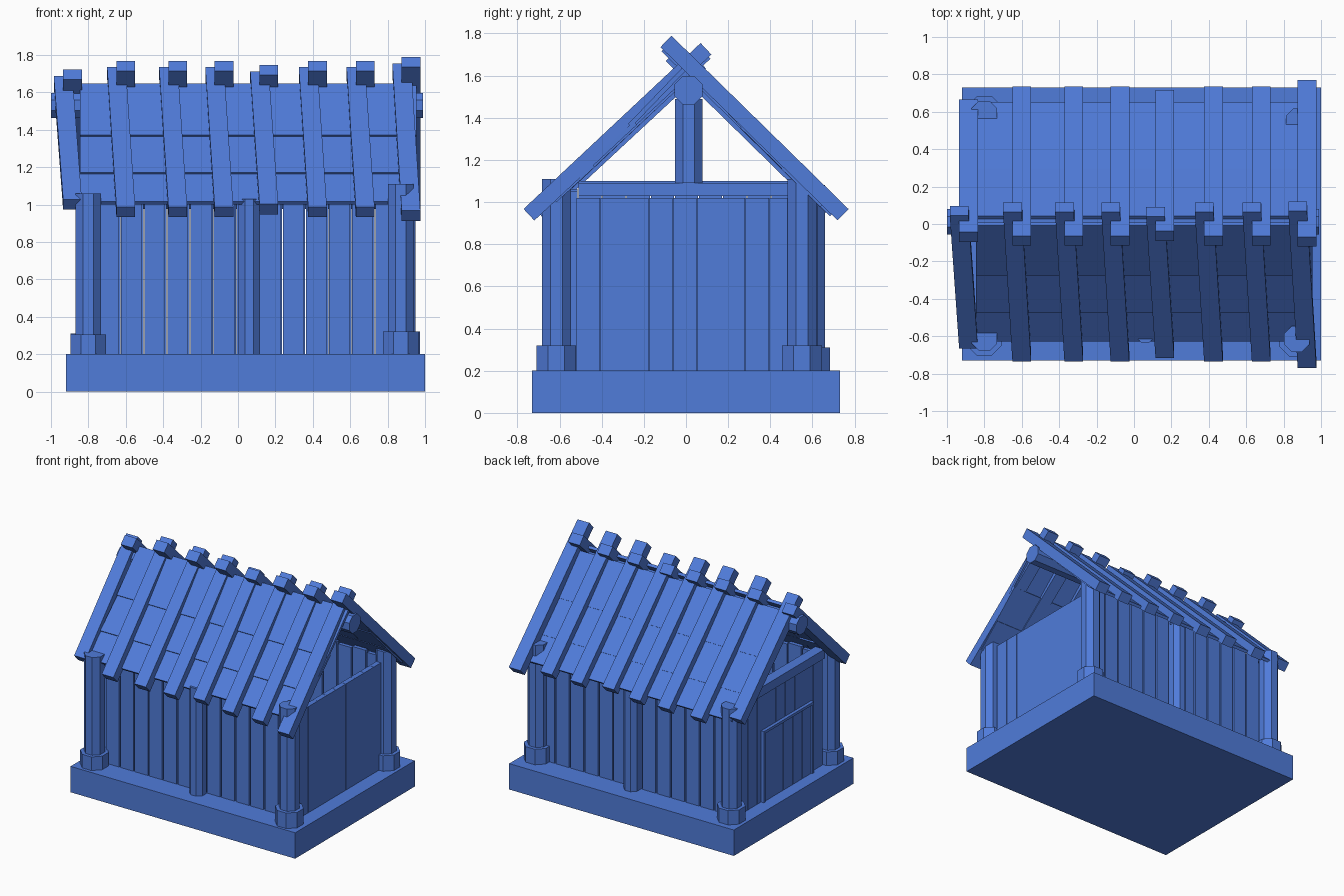
import bpy, bmesh, math
from mathutils import Matrix, Vector

cube = bpy.data.objects.get("Cube")
if cube:
    bpy.data.objects.remove(cube, do_unlink=True)

blue = bpy.data.materials.new("blue")
blue.use_nodes = True
color = (0.08, 0.2, 0.7, 1)
blue.diffuse_color = color
blue.node_tree.nodes["Principled BSDF"].inputs["Base Color"].default_value = color


def finish(name, bm):
    mesh = bpy.data.meshes.new(name)
    bmesh.ops.recalc_face_normals(bm, faces=bm.faces)
    bm.to_mesh(mesh)
    bm.free()
    mesh.materials.append(blue)
    obj = bpy.data.objects.new(name, mesh)
    bpy.context.collection.objects.link(obj)
    return obj


def box(name, x, y, z):
    """Box from three (low, high) ranges."""
    bm = bmesh.new()
    size = [b - a for a, b in (x, y, z)]
    mid = [(a + b) / 2 for a, b in (x, y, z)]
    bmesh.ops.create_cube(bm, size=1,
                          matrix=Matrix.Translation(mid) @ Matrix.Diagonal((*size, 1)))
    return finish(name, bm)


def slat(name, start, end, width, thick):
    """Board between two points, its width kept along x."""
    p, q = Vector(start), Vector(end)
    along = q - p
    normal = Vector((1, 0, 0)).cross(along).normalized()
    m = Matrix((Vector((width, 0, 0)), along, normal * thick)).transposed().to_4x4()
    bm = bmesh.new()
    bmesh.ops.create_cube(bm, size=1, matrix=Matrix.Translation((p + q) / 2) @ m)
    return finish(name, bm)


def log(name, start, end, radius, sides=8):
    """Faceted round timber between two points."""
    p, q = Vector(start), Vector(end)
    d = q - p
    turn = d.to_track_quat('Z', 'Y').to_matrix().to_4x4()
    bm = bmesh.new()
    bmesh.ops.create_cone(bm, cap_ends=True, segments=sides, radius1=radius, radius2=radius,
                          depth=d.length, matrix=Matrix.Translation((p + q) / 2) @ turn
                          @ Matrix.Rotation(math.pi / sides, 4, 'Z'))
    return finish(name, bm)


FLOOR = 0.2
box("foundation", (-0.92, 1.0), (-0.73, 0.73), (0, FLOOR))

# Corner posts with stone feet
for name, x, y, top, foot in (("front_right", -0.80, -0.61, 1.06, 0.305),
                              ("front_left", 0.87, -0.615, 1.11, 0.32),
                              ("back_left", 0.88, 0.55, 1.11, 0.32),
                              ("back_right", -0.80, 0.59, 1.08, 0.31)):
    log(name + "_post", (x, y, FLOOR), (x, y, top), 0.074)
    log(name + "_post_foot", (x, y, FLOOR), (x, y, foot), 0.102)

# Middle posts, tie beams, king post and ridge
for side, y, top in (("front", -0.575, 1.03), ("back", 0.57, 1.01)):
    log(side + "_middle_post", (0.06, y, FLOOR), (0.06, y, top), 0.062)
box("middle_tie_beam", (0.0, 0.11), (-0.51, 0.5), (1.03, 1.09))
box("side_tie_beam", (-0.83, -0.75), (-0.51, 0.53), (1.03, 1.1))
log("king_post", (0.055, 0.013, 1.09), (0.055, 0.013, 1.49), 0.07)
log("ridge_log", (-1.0, 0.012, 1.53), (0.99, 0.012, 1.53), 0.073)

# Long plank walls
PITCH, GAP = 0.1235, 0.012
for i in range(13):
    top = 1.05 + 0.012 * (i % 2)
    for side, x, y in (("front", -0.748, -0.53), ("back", -0.74, 0.53)):
        x += i * PITCH
        box(f"{side}_wall_plank_{i}", (x, x + PITCH - GAP), (y - 0.015, y + 0.015), (FLOOR, top))

# Gable end plank walls, with joints staggered between the two ends
STEP = 1.03 / 9
for side, x, start, top, gap in (("left", 0.865, -0.52, 1.02, 0.0016),
                                 ("right", -0.79, -0.51, 1.03, 0.005)):
    for i in range(9):
        y = start + i * STEP
        box(f"{side}_wall_plank_{i}", (x - 0.02, x + 0.02), (y, y + STEP - gap), (FLOOR, top))

# Door in the right-hand wall
for i in range(5):
    y = -0.35 + i * 0.114
    box(f"door_plank_{i}", (-0.825, -0.805), (y, y + 0.109), (FLOOR, 0.73))
for name, y in (("front", -0.37), ("back", 0.22)):
    box(f"door_frame_{name}", (-0.835, -0.805), (y, y + 0.02), (FLOOR, 0.75))
box("door_frame_top", (-0.835, -0.805), (-0.37, 0.24), (0.73, 0.75))

# Overlapping roof boards: low reach, high reach, height offset at the high end
ROWS = {"front": (-1, ((0.622, 0.44, 1.615), (0.467, 0.24, 1.615), (0.267, 0.0, 1.64))),
        "back": (1, ((0.645, 0.46, 1.625), (0.495, 0.265, 1.625), (0.29, 0.035, 1.645)))}
for side, (s, rows) in ROWS.items():
    for i, (low, high, rise) in enumerate(rows):
        slat(f"{side}_roof_board_{i}", (0.055, s * low, 1.63 - low),
             (0.055, s * high, rise - high), 1.8, 0.022)

# Roof battens: x, eave reach, eave height, crossing reach, crossing height
BATTENS = [(-0.885, 0.64, 1.0, 0.07, 1.695)]
BATTENS += [(x, 0.71, 0.96, 0.09, 1.742) for x in (-0.6, -0.322, -0.075, 0.425, 0.68)]
BATTENS += [(0.165, 0.69, 0.975, 0.065, 1.72), (0.925, 0.745, 0.94, 0.095, 1.762)]
for i, (x, reach, eave, cross, peak) in enumerate(BATTENS):
    slat(f"back_batten_{i}", (x, reach, eave), (x, -cross, peak), 0.1, 0.075)
    slat(f"front_batten_{i}", (x, -reach, eave), (x - 0.05, cross, peak - 0.035), 0.1, 0.075)
